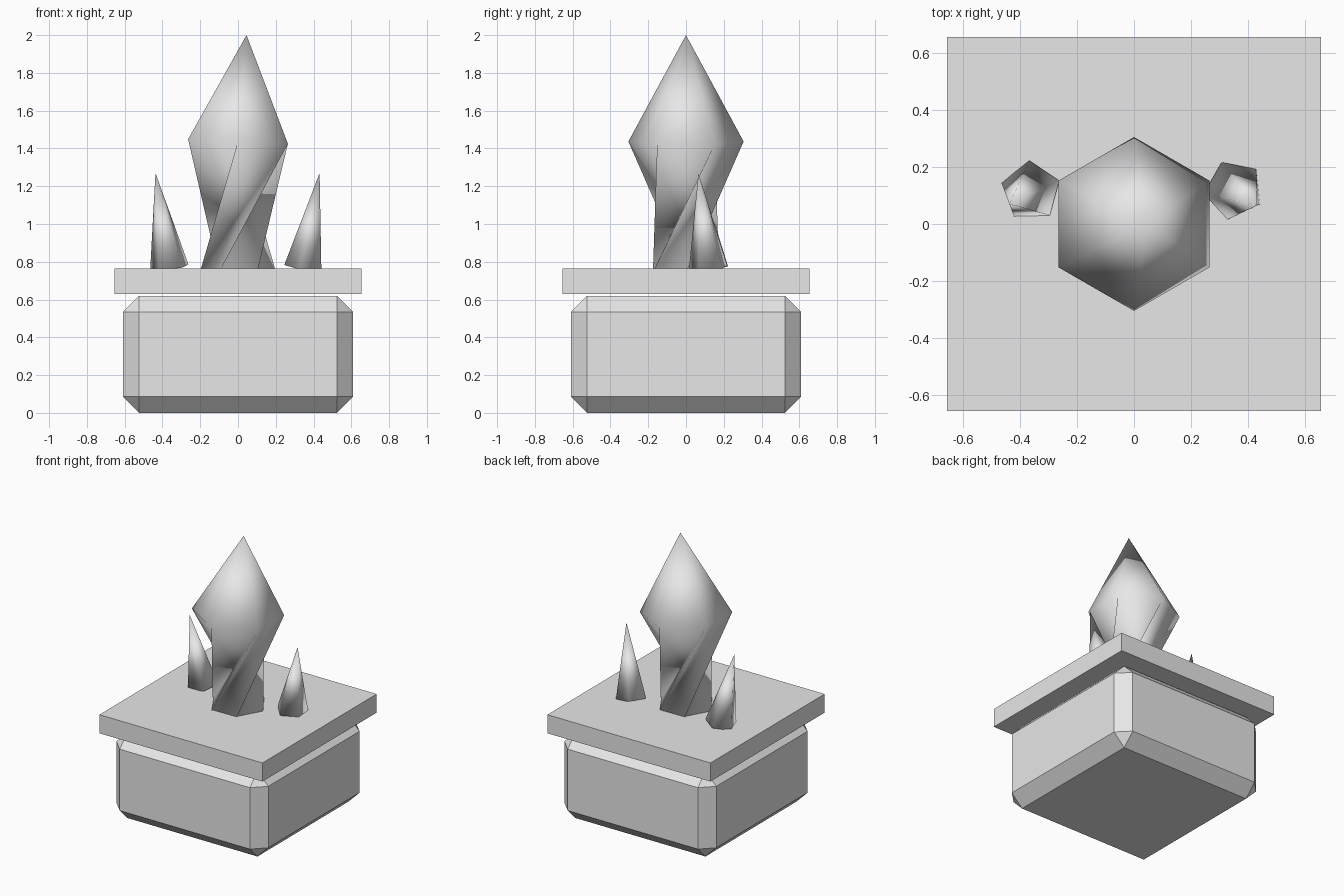
import bpy, bmesh
from math import sin, cos, radians
from mathutils import Vector

cube = bpy.data.objects.get("Cube")
if cube:
    bpy.data.objects.remove(cube, do_unlink=True)

# Single stone colour
stone = bpy.data.materials.new("light_grey_stone")
stone.use_nodes = True
grey = (0.8, 0.8, 0.8, 1)
stone.diffuse_color = grey
stone.node_tree.nodes["Principled BSDF"].inputs["Base Color"].default_value = grey


def make_object(name, bm, smooth=False):
    bmesh.ops.recalc_face_normals(bm, faces=bm.faces)
    for f in bm.faces:
        f.smooth = smooth
    mesh = bpy.data.meshes.new(name)
    bm.to_mesh(mesh)
    bm.free()
    mesh.materials.append(stone)
    obj = bpy.data.objects.new(name, mesh)
    bpy.context.collection.objects.link(obj)
    return obj


def box(name, size, z_low, z_high, bevel=0):
    bm = bmesh.new()
    bmesh.ops.create_cube(bm, size=1)
    for v in bm.verts:
        v.co = (v.co.x * size, v.co.y * size,
                z_low + (v.co.z + 0.5) * (z_high - z_low))
    if bevel:
        bmesh.ops.bevel(bm, geom=bm.edges[:], offset=bevel, segments=1,
                        affect='EDGES', profile=0.5)
    return make_object(name, bm)


def ring(bm, centre, radius, sides, start, u=Vector((1, 0, 0)), v=Vector((0, 1, 0))):
    angles = [radians(start + 360 * i / sides) for i in range(sides)]
    return [bm.verts.new(Vector(centre) + radius * (cos(a) * u + sin(a) * v))
            for a in angles]


def fan(bm, verts, tip):
    for i, v in enumerate(verts):
        bm.faces.new((v, verts[(i + 1) % len(verts)], tip))


# Pedestal: chamfered block with an overhanging slab
box("pedestal_block", 1.22, 0, 0.62, 0.087)
box("pedestal_slab", 1.31, 0.63, 0.765)

# Main crystal: pointed hexagonal head on a stem twisted a quarter turn
bm = bmesh.new()
tilt = Vector((1, 0, -0.045))
head = ring(bm, (0, 0, 1.437), 0.305, 6, -90, tilt)
foot = ring(bm, (0, 0, 0.75), 0.2, 6, -179)
fan(bm, head, bm.verts.new((0.045, 0, 2)))
for i in range(6):
    j = (i + 1) % 6
    bm.faces.new((foot[i], foot[j], head[j]))
    bm.faces.new((foot[i], head[j], head[i]))
bm.faces.new(foot[::-1])
make_object("main_crystal", bm, smooth=True)


# Side shards: leaning five-sided spikes
def shard(name, base, tip, radius, start):
    bm = bmesh.new()
    axis = (Vector(tip) - Vector(base)).normalized()
    u = Vector((0, 1, 0)).cross(axis).normalized()
    rim = ring(bm, base, radius, 5, start, u, axis.cross(u))
    fan(bm, rim, bm.verts.new(tip))
    bm.faces.new(rim[::-1])
    make_object(name, bm, smooth=True)


shard("left_shard", (0.35, 0.12, 0.767), (0.432, 0.066, 1.27), 0.107, -29)
shard("right_shard", (-0.362, 0.115, 0.767), (-0.437, 0.07, 1.27), 0.108, 20)
